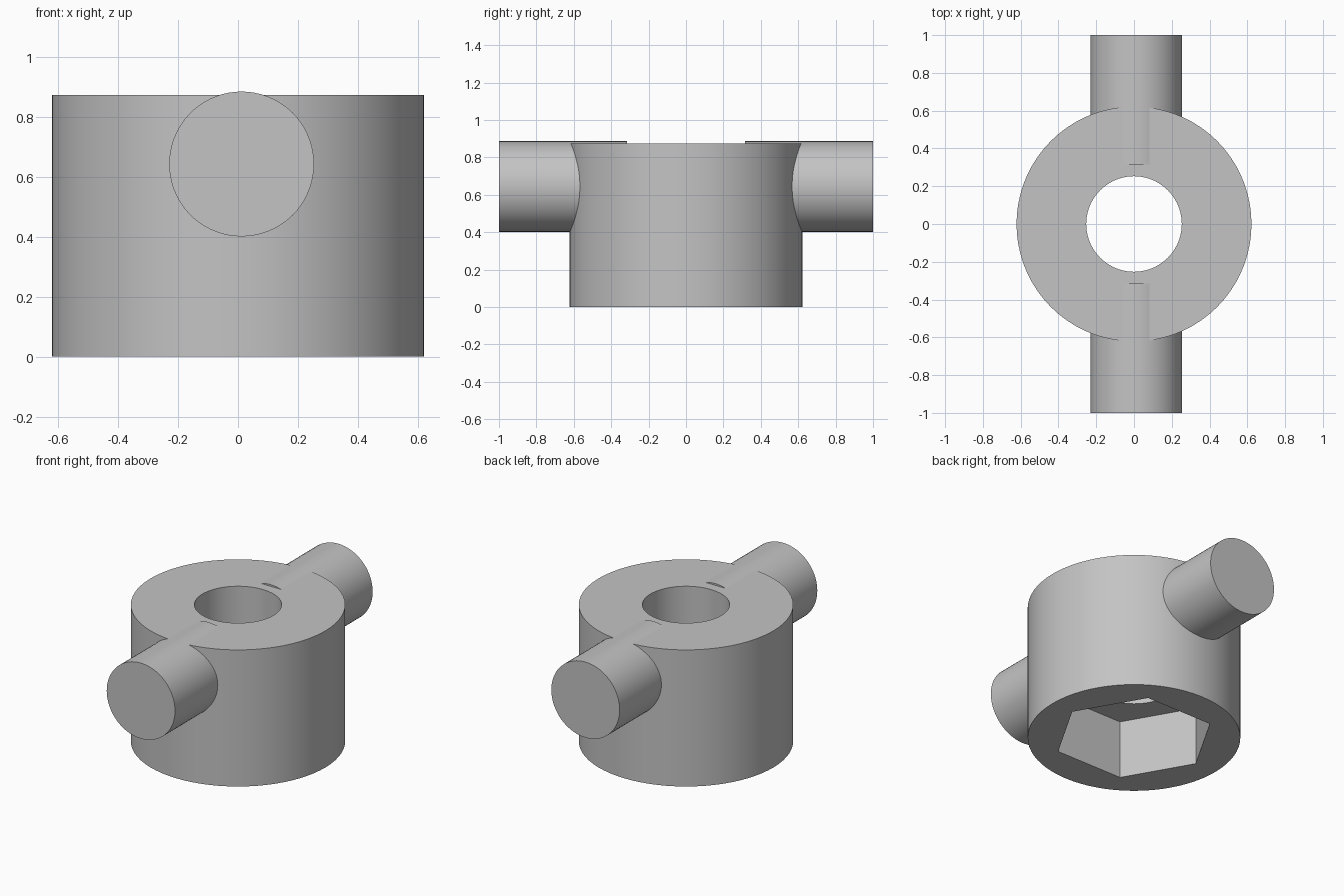
import bpy, bmesh
from math import pi, sin, cos, radians
from mathutils import Matrix

cube = bpy.data.objects.get("Cube")
if cube:
    bpy.data.objects.remove(cube, do_unlink=True)

SEGMENTS = 72
HEIGHT = 0.875
POCKET_DEPTH = 0.375

steel = bpy.data.materials.new("grey_steel")
steel.use_nodes = True
GREY = (0.55, 0.55, 0.55, 1)
steel.diffuse_color = GREY
steel.node_tree.nodes["Principled BSDF"].inputs["Base Color"].default_value = GREY


def finish(name, bm):
    bmesh.ops.recalc_face_normals(bm, faces=bm.faces)
    mesh = bpy.data.meshes.new(name)
    bm.to_mesh(mesh)
    bm.free()
    mesh.materials.append(steel)
    obj = bpy.data.objects.new(name, mesh)
    bpy.context.collection.objects.link(obj)
    bpy.ops.object.select_all(action='DESELECT')
    obj.select_set(True)
    bpy.context.view_layer.objects.active = obj
    bpy.ops.object.shade_smooth_by_angle(angle=radians(30))
    return obj


def round_radius(r):
    return lambda a: r


def hex_radius(corner):
    # distance to a hexagon's edge, with corners on the x axis
    return lambda a: corner * cos(pi / 6) / cos(a % (pi / 3) - pi / 6)


# Hub: closed section of rings, outer wall, round bore and hexagonal pocket
outer, bore, pocket = round_radius(0.622), round_radius(0.253), hex_radius(0.472)
section = [(outer, 0), (outer, HEIGHT), (bore, HEIGHT),
           (bore, POCKET_DEPTH), (pocket, POCKET_DEPTH), (pocket, 0)]
bm = bmesh.new()
angles = [2 * pi * i / SEGMENTS for i in range(SEGMENTS)]
rings = [[bm.verts.new((r(a) * cos(a), r(a) * sin(a), z)) for a in angles]
         for r, z in section]
for k, ring in enumerate(rings):
    after = rings[(k + 1) % len(rings)]
    for i in range(SEGMENTS):
        j = (i + 1) % SEGMENTS
        bm.faces.new((ring[i], ring[j], after[j], after[i]))
finish("hub", bm)

# Handles: round bars set into the hub, slightly proud of its top
INNER, OUTER = 0.315, 1.0
for name, side in (("front_handle", -1), ("back_handle", 1)):
    bm = bmesh.new()
    place = (Matrix.Translation((0.012, side * (INNER + OUTER) / 2, 0.644))
             @ Matrix.Rotation(pi / 2, 4, 'X'))
    bmesh.ops.create_cone(bm, cap_ends=True, segments=SEGMENTS, radius1=0.242,
                          radius2=0.242, depth=OUTER - INNER, matrix=place)
    finish(name, bm)
